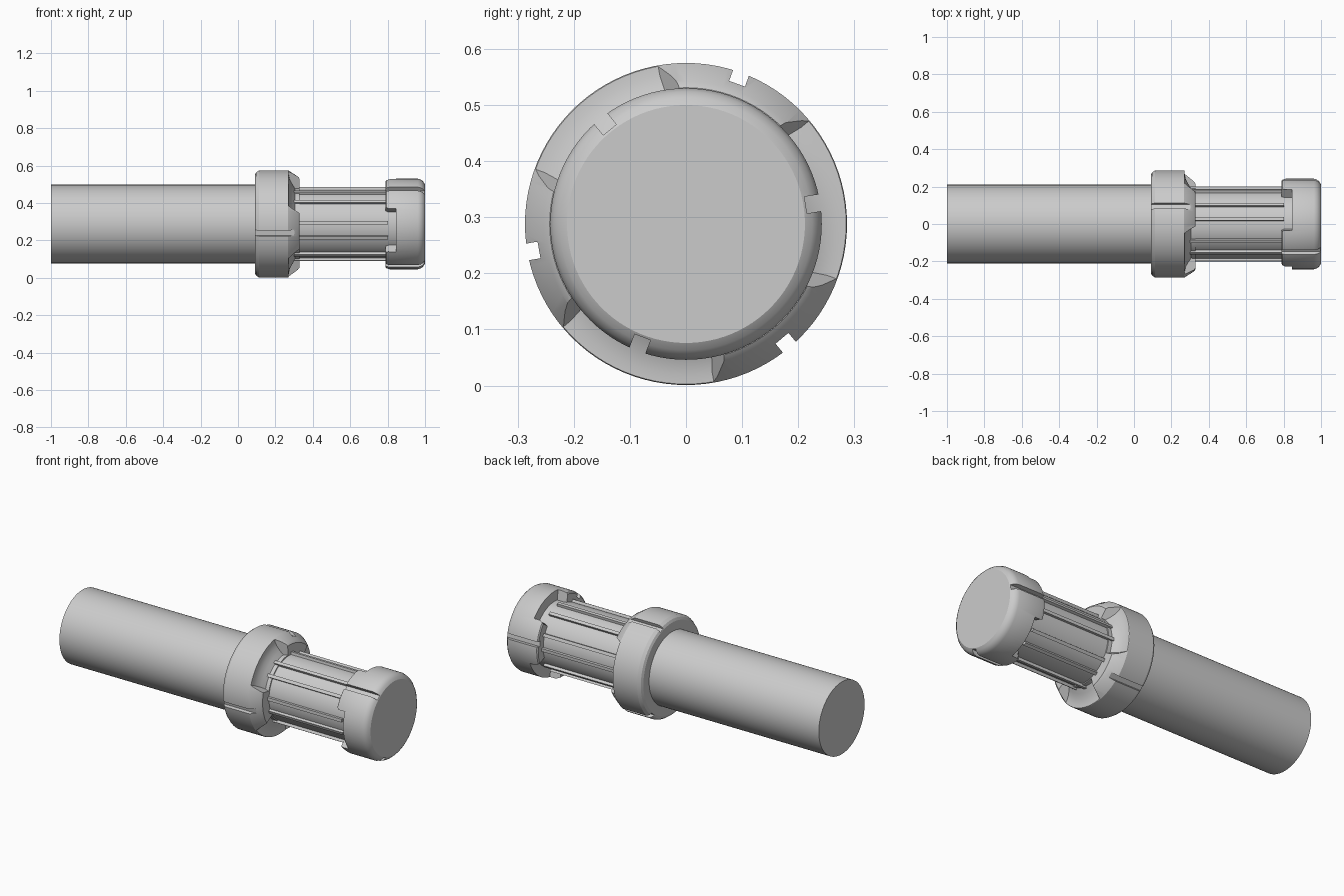
import bpy, bmesh
from math import cos, sin, radians, pi
from mathutils import Matrix

cube = bpy.data.objects.get("Cube")
if cube:
    bpy.data.objects.remove(cube, do_unlink=True)

AXIS_Z = 0.288
COLLAR_TEETH = (70, 190, 310)
HEAD_TEETH = (9, 129, 249)

grey = bpy.data.materials.new("plain grey")
grey.use_nodes = True
grey.diffuse_color = (0.6, 0.6, 0.6, 1)
grey.node_tree.nodes["Principled BSDF"].inputs["Base Color"].default_value = (0.6, 0.6, 0.6, 1)


def finish(bm, name):
    bmesh.ops.recalc_face_normals(bm, faces=bm.faces)
    mesh = bpy.data.meshes.new(name)
    bm.to_mesh(mesh)
    bm.free()
    obj = bpy.data.objects.new(name, mesh)
    obj.location.z = AXIS_Z
    mesh.materials.append(grey)
    bpy.context.collection.objects.link(obj)
    return obj


def activate(obj):
    bpy.ops.object.select_all(action='DESELECT')
    obj.select_set(True)
    bpy.context.view_layer.objects.active = obj


def smooth(obj):
    activate(obj)
    bpy.ops.object.shade_smooth_by_angle(angle=radians(25))


def turned(name, profile, steps=96):
    """Solid of revolution about x from (x, radius) points."""
    bm = bmesh.new()
    verts = [bm.verts.new((x, r, 0)) for x, r in profile]
    edges = [bm.edges.new(pair) for pair in zip(verts, verts[1:])]
    bmesh.ops.spin(bm, geom=verts + edges, cent=(0, 0, 0), axis=(1, 0, 0),
                   angle=2 * pi, steps=steps, use_merge=True)
    bmesh.ops.remove_doubles(bm, verts=bm.verts, dist=0.0001)
    return finish(bm, name)


def sector(bm, profile, centre, steps=24):
    """Closed wedge from (x, radius, half angle) points."""
    rings = []
    for i in range(steps + 1):
        ring = []
        for x, r, half in profile:
            a = radians(centre + half * (2 * i / steps - 1))
            ring.append(bm.verts.new((x, r * cos(a), r * sin(a))))
        rings.append(ring)
    n = len(profile)
    for a, b in zip(rings, rings[1:]):
        for j in range(n):
            k = (j + 1) % n
            bm.faces.new((a[j], a[k], b[k], b[j]))
    bm.faces.new(rings[0])
    bm.faces.new(rings[-1])


def bar(bm, x0, x1, r0, r1, width, angle):
    """Lengthwise block standing out from the axis at an angle."""
    place = (Matrix.Rotation(radians(angle), 4, 'X')
             @ Matrix.Translation(((x0 + x1) / 2, (r0 + r1) / 2, 0))
             @ Matrix.Diagonal((x1 - x0, r1 - r0, width, 1)))
    bmesh.ops.create_cube(bm, size=1, matrix=place)


def carve(obj, teeth, gap, groove):
    """Cut a groove through each tooth and a gap between the teeth."""
    bm = bmesh.new()
    for angle in teeth:
        bar(bm, *groove, angle)
        sector(bm, gap, angle + 60)
    cutter = finish(bm, "cutter")
    cutter.hide_render = True
    mod = obj.modifiers.new("carve", 'BOOLEAN')
    mod.operation = 'DIFFERENCE'
    mod.solver = 'EXACT'
    mod.object = cutter
    activate(obj)
    bpy.ops.object.modifier_apply(modifier=mod.name)
    bpy.data.objects.remove(cutter, do_unlink=True)


# Handle and the thinner ribbed shaft
smooth(turned("handle", [(-1, 0), (-1, 0.21), (0.12, 0.21), (0.12, 0)]))
smooth(turned("shaft", [(0.2, 0), (0.2, 0.184), (0.9, 0.184), (0.9, 0)]))

# Collar with three tapered teeth
collar = turned("collar", [(0.09, 0), (0.09, 0.262), (0.097, 0.276), (0.113, 0.287),
                           (0.268, 0.287), (0.32, 0.254), (0.328, 0.243), (0.328, 0)])
carve(collar, COLLAR_TEETH,
      [(0.27, 0.32, 30), (0.271, 0.268, 30), (0.277, 0.24, 31), (0.29, 0.215, 32),
       (0.305, 0.19, 34), (0.35, 0.19, 39), (0.35, 0.32, 39)],
      (0.05, 0.4, 0.266, 0.35, 0.03))
smooth(collar)

# Head with three teeth reaching back over the shaft
head = turned("head", [(0.788, 0), (0.788, 0.23), (0.793, 0.237), (0.81, 0.242),
                       (0.962, 0.242), (0.98, 0.236), (0.992, 0.225), (1, 0.212), (1, 0)])
carve(head, HEAD_TEETH,
      [(0.845, 0.3, 29), (0.845, 0.18, 29), (0.805, 0.18, 29), (0.77, 0.18, 34),
       (0.77, 0.3, 34), (0.805, 0.3, 29)],
      (0.7, 1.1, 0.216, 0.3, 0.03))
smooth(head)

# Paired ribs along the shaft
bm = bmesh.new()
for k in range(6):
    for side in (-12, 12):
        bar(bm, 0.27, 0.803, 0.17, 0.199, 0.018, 10 + 60 * k + side)
finish(bm, "shaft_ribs")
